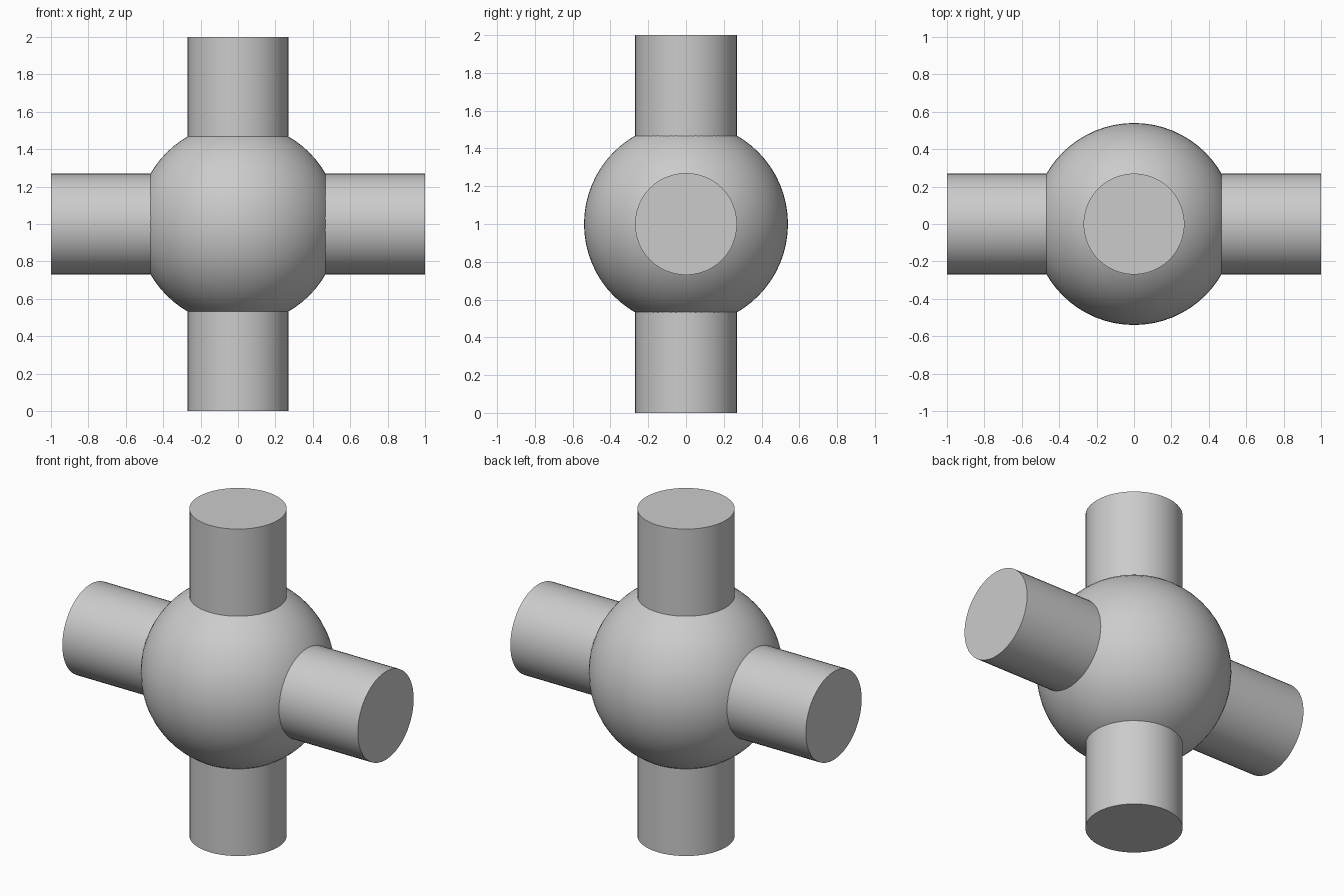
import bpy
from math import pi, radians
from mathutils import Vector

cube = bpy.data.objects.get("Cube")
if cube:
    bpy.data.objects.remove(cube, do_unlink=True)

BALL_RADIUS = 0.54
ARM_RADIUS = 0.27
ARM_START, ARM_END = 0.44, 1.0
CENTRE = Vector((0, 0, 1))

grey = bpy.data.materials.new("plain_grey")
grey.use_nodes = True
colour = (0.6, 0.6, 0.6, 1)
grey.diffuse_color = colour
grey.node_tree.nodes["Principled BSDF"].inputs["Base Color"].default_value = colour


def finish(name):
    obj = bpy.context.object
    obj.name = name
    obj.data.materials.append(grey)
    bpy.ops.object.shade_smooth_by_angle(angle=radians(30))


# Central ball
bpy.ops.mesh.primitive_uv_sphere_add(segments=64, ring_count=32,
                                     radius=BALL_RADIUS, location=CENTRE)
finish("centre_ball")

# Four round arms, each rooted just inside the ball
arms = {
    "top_arm": Vector((0, 0, 1)),
    "bottom_arm": Vector((0, 0, -1)),
    "left_arm": Vector((1, 0, 0)),
    "right_arm": Vector((-1, 0, 0)),
}
for name, direction in arms.items():
    bpy.ops.mesh.primitive_cylinder_add(
        vertices=48, radius=ARM_RADIUS, depth=ARM_END - ARM_START,
        location=CENTRE + direction * (ARM_START + ARM_END) / 2,
        rotation=(0, direction.x * pi / 2, 0))
    finish(name)
